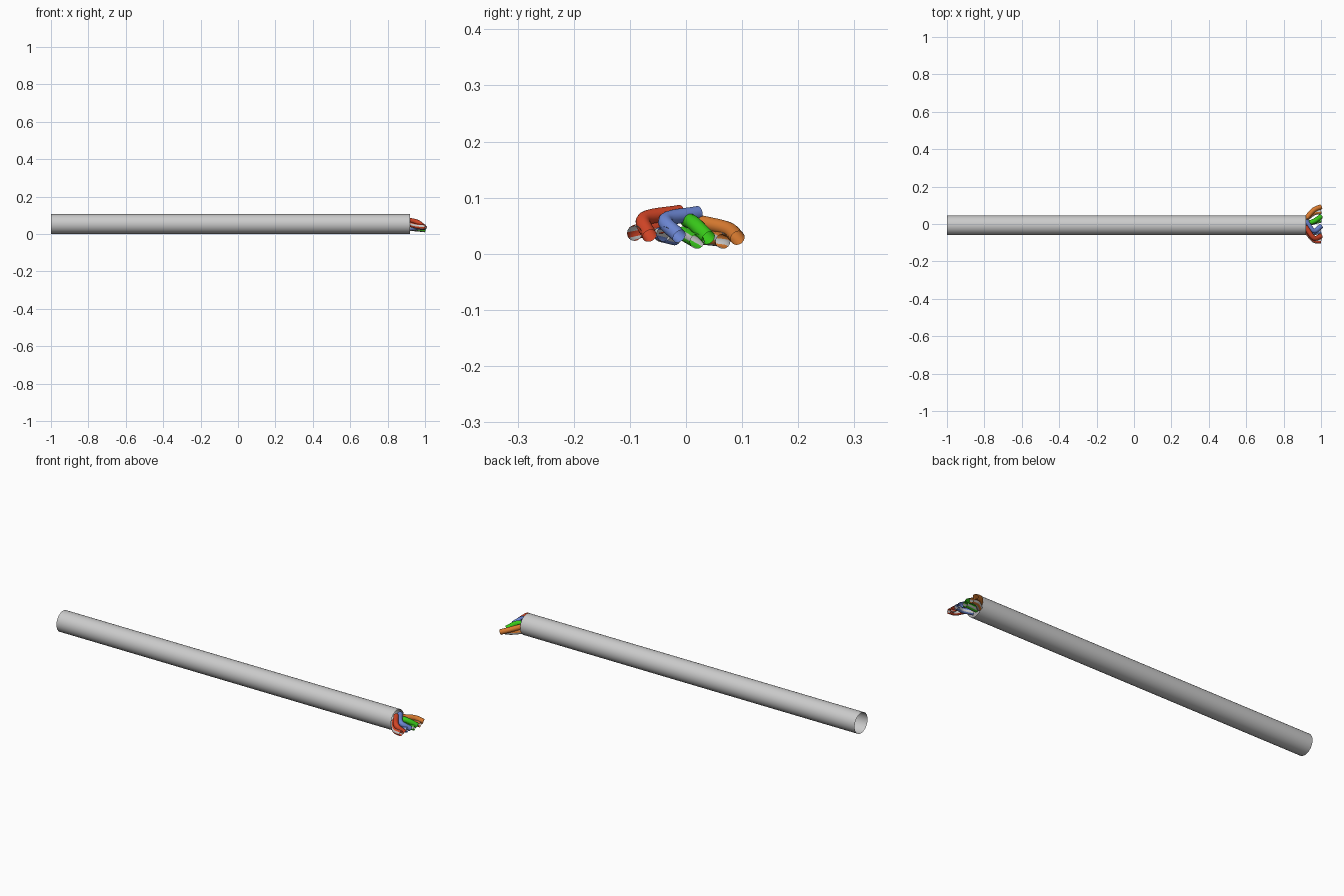
import bpy, bmesh, math
from mathutils import Vector

if "Cube" in bpy.data.objects:
    bpy.data.objects.remove(bpy.data.objects["Cube"])


def material(name, rgb):
    m = bpy.data.materials.new(name)
    m.diffuse_color = (*rgb, 1)
    m.use_nodes = True
    m.node_tree.nodes["Principled BSDF"].inputs["Base Color"].default_value = m.diffuse_color
    return m


def smooth_path(pts, steps=6):
    # Catmull-Rom through the control points
    p = [Vector(q) for q in pts]
    p = [2 * p[0] - p[1]] + p + [2 * p[-1] - p[-2]]
    out = []
    for i in range(1, len(p) - 2):
        a, b, c, d = p[i - 1:i + 3]
        for s in range(steps):
            t = s / steps
            out.append(0.5 * (2 * b + (c - a) * t + (2 * a - 5 * b + 4 * c - d) * t * t
                              + (3 * b - a - 3 * c + d) * t ** 3))
    return out + [p[-2]]


def tube(name, path, radius, sides, mats=(), stripe=0):
    # open-ended sweep, optional lengthwise stripes
    bm = bmesh.new()
    rings = []
    for i, p in enumerate(path):
        d = (path[min(i + 1, len(path) - 1)] - path[max(i - 1, 0)]).normalized()
        u = (Vector((0, 0, 1)) - d * d.z).normalized()
        v = d.cross(u)
        rings.append([bm.verts.new(p + radius * (u * math.cos(k * math.tau / sides)
                                                 + v * math.sin(k * math.tau / sides)))
                      for k in range(sides)])
    for a, b in zip(rings, rings[1:]):
        for k in range(sides):
            j = (k + 1) % sides
            f = bm.faces.new((a[k], a[j], b[j], b[k]))
            f.smooth = True
            if stripe:
                f.material_index = (k // stripe) % 2
    bmesh.ops.recalc_face_normals(bm, faces=bm.faces)
    me = bpy.data.meshes.new(name)
    bm.to_mesh(me)
    bm.free()
    for m in mats:
        me.materials.append(m)
    ob = bpy.data.objects.new(name, me)
    bpy.context.collection.objects.link(ob)


# outer sheath
tube("cable_sheath", [Vector((-1, -0.007, 0.053)), Vector((0.92, -0.007, 0.053))], 0.053, 48)

# four twisted pairs: colour, then (y, z) at start, bend and tip for plain and striped wire
white = material("white", (0.85, 0.85, 0.85))
pairs = [
    ("red", (0.65, 0.06, 0.02),
     [(-0.010, 0.074), (-0.074, 0.062), (-0.065, 0.032)],
     [(-0.030, 0.052), (-0.085, 0.040), (-0.092, 0.036)]),
    ("blue", (0.15, 0.24, 0.65),
     [(0.022, 0.072), (-0.036, 0.060), (-0.012, 0.031)],
     [(-0.020, 0.028), (-0.044, 0.034), (-0.039, 0.035)]),
    ("green", (0.04, 0.6, 0.01),
     [(0.002, 0.060), (0.014, 0.054), (0.040, 0.028)],
     [(-0.004, 0.036), (0.010, 0.028), (0.020, 0.022)]),
    ("orange", (0.7, 0.2, 0.03),
     [(0.024, 0.056), (0.074, 0.044), (0.092, 0.028)],
     [(0.022, 0.030), (0.058, 0.026), (0.066, 0.022)]),
]
for name, rgb, plain, striped in pairs:
    mat = material(name, rgb)
    for label, pts, mats, stripe in (("plain", plain, [mat], 0), ("striped", striped, [mat, white], 2)):
        path = smooth_path([(x, y, z) for x, (y, z) in zip((0.915, 0.960, 1.0), pts)])
        tube(f"{name}_{label}_wire", path, 0.0132, 16, mats, stripe)
